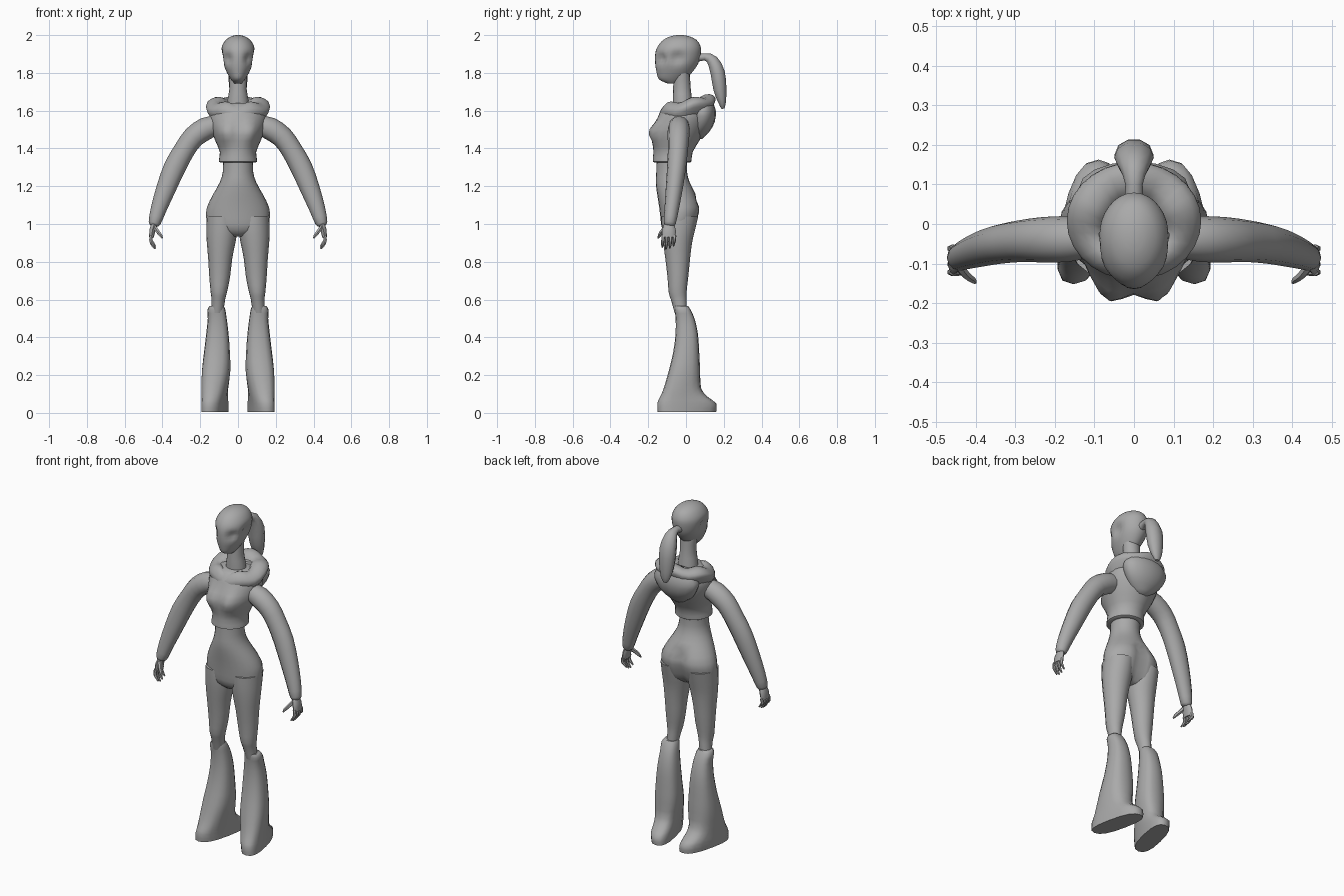
import bpy, bmesh, math
from mathutils import Vector

grey = bpy.data.materials.new("plain grey")
grey.diffuse_color = (0.4, 0.4, 0.4, 1)


def smooth_rows(rows, sub):
    """Catmull-Rom refinement of section rows."""
    out = []
    for i in range(len(rows) - 1):
        p0, p1, p2 = rows[max(i - 1, 0)], rows[i], rows[i + 1]
        p3 = rows[min(i + 2, len(rows) - 1)]
        for k in range(sub):
            t = k / sub
            out.append([0.5 * (2 * b + (c - a) * t + (2 * a - 5 * b + 4 * c - d) * t * t
                               + (3 * b - a - 3 * c + d) * t ** 3)
                        for a, b, c, d in zip(p0, p1, p2, p3)])
    return out + [list(rows[-1])]


def loft(name, rows, sides=16, sub=2, ref=None, power=2.0, deform=None,
         mirror=False, open_ends=False):
    """Skin rings (x, y, z, a, b). With ref the rings follow the path, else stay level."""
    rows = smooth_rows(rows, sub)
    bm = bmesh.new()
    rings = []
    for i, (x, y, z, a, b) in enumerate(rows):
        u, v = Vector((1, 0, 0)), Vector((0, 1, 0))
        if ref:
            t = Vector(rows[min(i + 1, len(rows) - 1)][:3]) - Vector(rows[max(i - 1, 0)][:3])
            t.normalize()
            u = Vector(ref)
            u = (u - t * u.dot(t)).normalized()
            v = t.cross(u)
        ring = []
        for k in range(sides):
            ang = 2 * math.pi * k / sides
            c, s = math.cos(ang), math.sin(ang)
            c = math.copysign(abs(c) ** (2 / power), c)
            s = math.copysign(abs(s) ** (2 / power), s)
            p = Vector((x, y, z)) + u * c * max(a, 0.002) + v * s * max(b, 0.002)
            ring.append(bm.verts.new(deform(p) if deform else p))
        rings.append(ring)
    for r, q in zip(rings, rings[1:]):
        for k in range(sides):
            n = (k + 1) % sides
            bm.faces.new((r[k], r[n], q[n], q[k]))
    if not open_ends:
        bm.faces.new(rings[0][::-1])
        bm.faces.new(rings[-1])
    bmesh.ops.recalc_face_normals(bm, faces=bm.faces[:])
    me = bpy.data.meshes.new(name)
    bm.to_mesh(me)
    bm.free()
    me.materials.append(grey)
    ob = bpy.data.objects.new(name, me)
    bpy.context.collection.objects.link(ob)
    if mirror:
        ob.modifiers.new("mirror", 'MIRROR')
    bpy.ops.object.select_all(action='DESELECT')
    ob.select_set(True)
    bpy.context.view_layer.objects.active = ob
    bpy.ops.object.shade_smooth_by_angle(angle=math.radians(50))
    return ob


def body(rows):
    """(z, front, back, half width) to centred level rings."""
    return [(0, (f + b) / 2, z, w, (b - f) / 2) for z, f, b, w in rows]


def limb(rows):
    """(z, inner x, outer x, front, back) to level rings."""
    return [((i + o) / 2, (f + b) / 2, z, (o - i) / 2, (b - f) / 2)
            for z, i, o, f, b in rows]


def bump(p, c, r):
    """Soft falloff around both mirrored copies of a point."""
    d = Vector((abs(p.x), p.y, p.z)) - Vector(c)
    return math.exp(-d.length_squared / (r * r))


# Head with hollow eyes and ears
def face(p):
    eye = bump(p, (0.055, -0.135, 1.875), 0.025)
    ear = bump(p, (0.09, -0.045, 1.88), 0.032)
    side = math.copysign(1, p.x) if abs(p.x) > 1e-5 else 0
    return p + Vector((-side * (0.008 * eye + 0.022 * ear), 0.022 * eye, 0))


loft("head", body([(1.745, -0.10, -0.05, 0.02), (1.765, -0.142, -0.01, 0.037),
                   (1.80, -0.155, 0.03, 0.058), (1.85, -0.163, 0.065, 0.08),
                   (1.90, -0.163, 0.078, 0.09), (1.94, -0.15, 0.077, 0.086),
                   (1.975, -0.12, 0.055, 0.064), (1.994, -0.08, 0.015, 0.034),
                   (2.0, -0.045, -0.02, 0.008)]), sides=32, sub=3, deform=face)
loft("neck", body([(1.58, -0.07, 0.04, 0.06), (1.66, -0.07, 0.032, 0.055),
                   (1.72, -0.068, 0.025, 0.045), (1.80, -0.065, 0.02, 0.05)]))
loft("ponytail", [(0, 0.05, 1.875, 0.025, 0.022), (0, 0.10, 1.885, 0.022, 0.02),
                  (0, 0.14, 1.865, 0.036, 0.032), (0, 0.168, 1.80, 0.05, 0.04),
                  (0, 0.18, 1.71, 0.045, 0.036), (0, 0.192, 1.64, 0.03, 0.02),
                  (0, 0.195, 1.61, 0.012, 0.008)], sides=10, ref=(1, 0, 0))


# Hips and waist, with a crease at the back
def seat_crease(p):
    if p.y > -0.03 and p.z < 1.13:
        p.y -= 0.03 * math.exp(-(p.x / 0.035) ** 2)
    return p


loft("hips_and_waist", body([(0.935, -0.09, 0.02, 0.05), (0.97, -0.125, 0.048, 0.15),
                             (1.03, -0.135, 0.07, 0.168), (1.09, -0.142, 0.08, 0.164),
                             (1.16, -0.153, 0.05, 0.13), (1.22, -0.16, 0.02, 0.097),
                             (1.28, -0.157, 0.005, 0.08), (1.37, -0.155, 0.01, 0.08)]),
     sides=24, deform=seat_crease)


# Cropped top with shaped chest
def chest(p):
    p.y -= 0.045 * bump(p, (0.075, -0.165, 1.49), 0.055)
    return p


loft("top", body([(1.325, -0.15, 0.01, 0.08), (1.33, -0.176, 0.028, 0.102),
                  (1.38, -0.172, 0.035, 0.096), (1.44, -0.175, 0.07, 0.12),
                  (1.50, -0.168, 0.10, 0.142), (1.56, -0.15, 0.115, 0.152),
                  (1.61, -0.13, 0.11, 0.14), (1.64, -0.10, 0.08, 0.09)]),
     sides=28, deform=chest)


# Folded hood around the neck, tilted up at the back
def folds(p):
    ang = math.atan2(p.y, p.x)
    p.z += 0.2 * p.y + 0.008 * math.sin(5 * ang)
    return p


loft("hood_collar", body([(1.55, -0.12, 0.12, 0.13), (1.60, -0.14, 0.15, 0.165),
                          (1.63, -0.137, 0.155, 0.166), (1.655, -0.115, 0.125, 0.13),
                          (1.65, -0.09, 0.075, 0.085), (1.60, -0.075, 0.05, 0.06)]),
     sides=28, deform=folds)
loft("hood_pouch", body([(1.45, 0.03, 0.085, 0.03), (1.49, 0.02, 0.125, 0.085),
                         (1.54, 0.02, 0.152, 0.125), (1.60, 0.02, 0.158, 0.14),
                         (1.65, 0.04, 0.14, 0.10)]))

# Sleeved arms
loft("arm", [(0.11, -0.035, 1.525, 0.05, 0.05), (0.17, -0.038, 1.505, 0.058, 0.06),
             (0.235, -0.04, 1.46, 0.057, 0.058), (0.285, -0.043, 1.39, 0.053, 0.056),
             (0.335, -0.05, 1.30, 0.05, 0.058), (0.38, -0.062, 1.19, 0.045, 0.052),
             (0.42, -0.076, 1.08, 0.038, 0.042), (0.442, -0.086, 1.005, 0.032, 0.032),
             (0.446, -0.088, 0.99, 0.022, 0.018)], sides=12, ref=(0, 1, 0), mirror=True)

# Hands with curled fingers and thumb
loft("palm", [(0.44, -0.088, 1.01, 0.022, 0.016), (0.452, -0.09, 0.97, 0.036, 0.017),
              (0.458, -0.092, 0.93, 0.036, 0.013)], sides=10, ref=(0, 1, 0), mirror=True)
for i in range(4):
    y = -0.121 + i * 0.02
    drop = (0.008, 0, 0.004, 0.016)[i]
    loft(f"finger_{i + 1}", [(0.457, y, 0.94, 0.010, 0.010), (0.462, y - 0.001, 0.915, 0.009, 0.010),
                             (0.453, y - 0.003, 0.888 + drop, 0.008, 0.008),
                             (0.437, y - 0.005, 0.868 + drop, 0.004, 0.004)],
         sides=6, ref=(0, 1, 0), mirror=True)
loft("thumb", [(0.443, -0.105, 0.985, 0.012, 0.012), (0.425, -0.128, 0.96, 0.011, 0.011),
               (0.409, -0.14, 0.94, 0.009, 0.009), (0.401, -0.148, 0.925, 0.004, 0.004)],
     sides=6, ref=(0, 1, 0), mirror=True)

# Thighs
loft("thigh", limb([(0.53, 0.078, 0.142, -0.06, 0.005), (0.60, 0.068, 0.14, -0.08, 0.003),
                    (0.64, 0.058, 0.145, -0.092, 0.003), (0.72, 0.042, 0.152, -0.098, 0.012),
                    (0.82, 0.03, 0.158, -0.11, 0.022), (0.90, 0.014, 0.165, -0.12, 0.032),
                    (0.97, 0.003, 0.168, -0.127, 0.048), (1.04, 0.005, 0.166, -0.13, 0.065)]),
     mirror=True)


# Flared lower legs running down into the feet, toes turned out
def toe_out(p):
    p.x -= 0.22 * p.y * max(0, 1 - p.z / 0.4)
    return p


loft("flared_lower_leg", limb([(0.005, 0.064, 0.182, -0.15, 0.16), (0.05, 0.062, 0.184, -0.152, 0.16),
                               (0.085, 0.058, 0.185, -0.137, 0.115), (0.13, 0.052, 0.188, -0.118, 0.08),
                               (0.22, 0.04, 0.19, -0.092, 0.075), (0.32, 0.043, 0.18, -0.068, 0.07),
                               (0.42, 0.05, 0.168, -0.055, 0.063), (0.50, 0.06, 0.16, -0.055, 0.045),
                               (0.545, 0.067, 0.162, -0.06, 0.025), (0.565, 0.075, 0.15, -0.06, 0.012)]),
     power=2.6, deform=toe_out, mirror=True)
